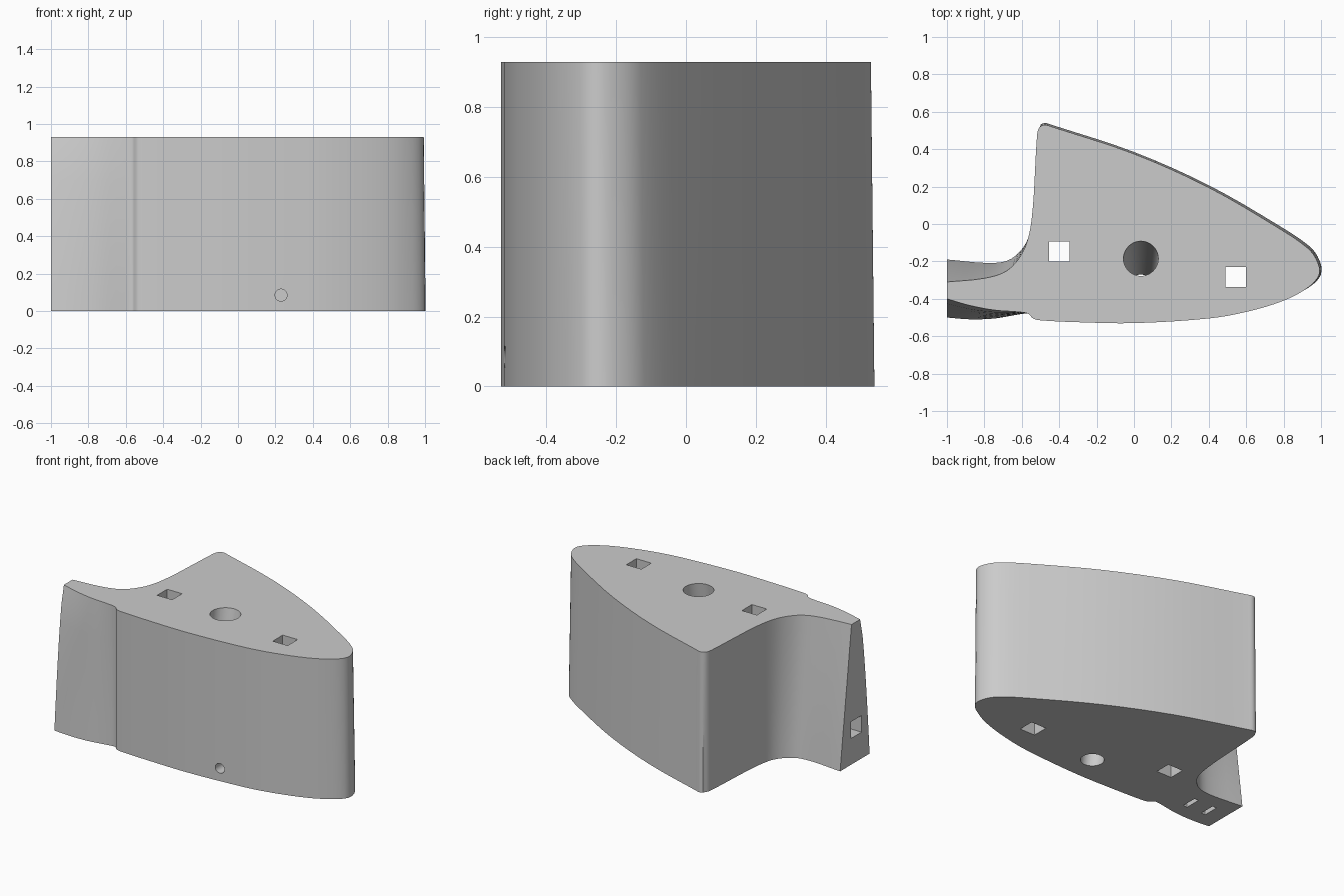
import bpy, bmesh, math
from mathutils import Vector, Matrix

cube = bpy.data.objects.get("Cube")
if cube:
    bpy.data.objects.remove(cube, do_unlink=True)

H = 0.93
LEVELS = 8

grey = bpy.data.materials.new("light_grey")
grey.use_nodes = True
colour = (0.6, 0.6, 0.6, 1)
grey.diffuse_color = colour
grey.node_tree.nodes["Principled BSDF"].inputs["Base Color"].default_value = colour

# Top outline, from the tail's back corner round the nose to its front corner
outline = [Vector(p) for p in (
    (-1, -.31), (-.8, -.29), (-.68, -.25), (-.6, -.16), (-.56, -.05), (-.54, .1),
    (-.53, .27), (-.52, .45), (-.51, .51), (-.48, .53), (-.44, .52),
    (0, .375), (.4, .195), (.77, -.02), (.93, -.13), (.98, -.2), (.99, -.27),
    (.93, -.34), (.8, -.41), (.6, -.47), (.4, -.505), (0, -.53), (-.3, -.525),
    (-.5, -.515), (-.54, -.505), (-.565, -.48), (-.62, -.47), (-.75, -.46),
    (-.88, -.435), (-1, -.4))]


def smooth_path(points, steps=4):
    """Hermite curve through the points, with tangents scaled to each segment."""
    n = len(points)
    tang = [(points[min(i + 1, n - 1)] - points[max(i - 1, 0)]).normalized()
            for i in range(n)]
    result = []
    for i in range(n - 1):
        a, b = points[i], points[i + 1]
        size = (b - a).length
        for k in range(steps):
            t = k / steps
            h = t * t * (3 - 2 * t)
            result.append(a * (1 - h) + b * h
                          + tang[i] * size * t * (1 - t) ** 2
                          - tang[i + 1] * size * t * t * (1 - t))
    return result + [points[-1]]


def section_point(p, is_back, drop):
    """Outline point moved outward for its distance below the top (0 to 1)."""
    x, y = p
    tail = max(0, (-x - .57) / .43)
    if is_back:
        y += .12 * tail ** .6 * drop
        if x > -.5:
            lean = .01 * drop
            x, y = x + lean * max(0, x), y + lean
    else:
        y -= .1 * tail ** .9 * drop ** .65
        if x > .9:
            x += .01 * drop * (x - .9) / .09
    return x, y


# Body lofted from bottom to top
path = smooth_path(outline)
nose = max(range(len(path)), key=lambda i: path[i].x)
bm = bmesh.new()
rings = []
for level in range(LEVELS + 1):
    f = level / LEVELS
    rings.append([bm.verts.new((*section_point(p, i <= nose, 1 - f), H * f))
                  for i, p in enumerate(path)])
n = len(path)
for low, high in zip(rings, rings[1:]):
    for i in range(n):
        j = (i + 1) % n
        bm.faces.new((low[i], low[j], high[j], high[i]))
bm.faces.new(rings[0])
bm.faces.new(rings[-1])
bmesh.ops.recalc_face_normals(bm, faces=bm.faces)
mesh = bpy.data.meshes.new("foil_block")
bm.to_mesh(mesh)
bm.free()
body = bpy.data.objects.new("foil_block", mesh)
bpy.context.collection.objects.link(body)


def cut(build):
    """Subtract the shape made by build(bm) from the body."""
    b = bmesh.new()
    build(b)
    bmesh.ops.recalc_face_normals(b, faces=b.faces)
    m = bpy.data.meshes.new("cutter")
    b.to_mesh(m)
    b.free()
    cutter = bpy.data.objects.new("cutter", m)
    cutter.hide_render = True
    bpy.context.collection.objects.link(cutter)
    mod = body.modifiers.new("hole", "BOOLEAN")
    mod.operation = "DIFFERENCE"
    mod.solver = "EXACT"
    mod.object = cutter
    bpy.context.view_layer.update()
    done = bpy.data.meshes.new_from_object(
        body.evaluated_get(bpy.context.evaluated_depsgraph_get()))
    body.modifiers.clear()
    body.data = done
    bpy.data.objects.remove(cutter, do_unlink=True)


def cut_box(centre, size):
    cut(lambda b: bmesh.ops.create_cube(
        b, size=1, matrix=Matrix.Translation(centre) @ Matrix.Diagonal((*size, 1))))


def cut_tube(start, end, r_start, r_end, axis):
    """Tapered round hole whose end rings lie square to the given axis."""
    def build(b):
        loops = []
        for c, r in ((start, r_start), (end, r_end)):
            loop = []
            for k in range(40):
                a = math.tau * k / 40
                u, v = r * math.cos(a), r * math.sin(a)
                off = (u, v, 0) if axis == "z" else (u, 0, v)
                loop.append(b.verts.new(Vector(c) + Vector(off)))
            loops.append(loop)
            b.faces.new(loop)
        for k in range(40):
            j = (k + 1) % 40
            b.faces.new((loops[0][k], loops[0][j], loops[1][j], loops[1][k]))
    cut(build)


# Square shafts right through
for x, y in ((-.4, -.147), (.545, -.283)):
    cut_box((x, y, H / 2), (.11, .105, H * 2))
# Slanted tapering round shaft
cut_tube((.037, -.178, H + .04), (.037, -.348, -.04), .094, .07, "z")
# Small round hole in the front
cut_tube((.23, -.6, .085), (.23, -.25, .085), .032, .032, "y")
# Square socket in the tail end
cut_box((-.9, -.36, .23), (.4, .11, .11))
# Two thin slots under the tail
for x in (-.88, -.74):
    cut_box((x, -.357, .1), (.03, .104, .3))

body.data.materials.clear()
body.data.materials.append(grey)
body.data.name = "foil_block"
for o in bpy.context.selected_objects:
    o.select_set(False)
body.select_set(True)
bpy.context.view_layer.objects.active = body
bpy.ops.object.shade_smooth_by_angle(angle=math.radians(30))
